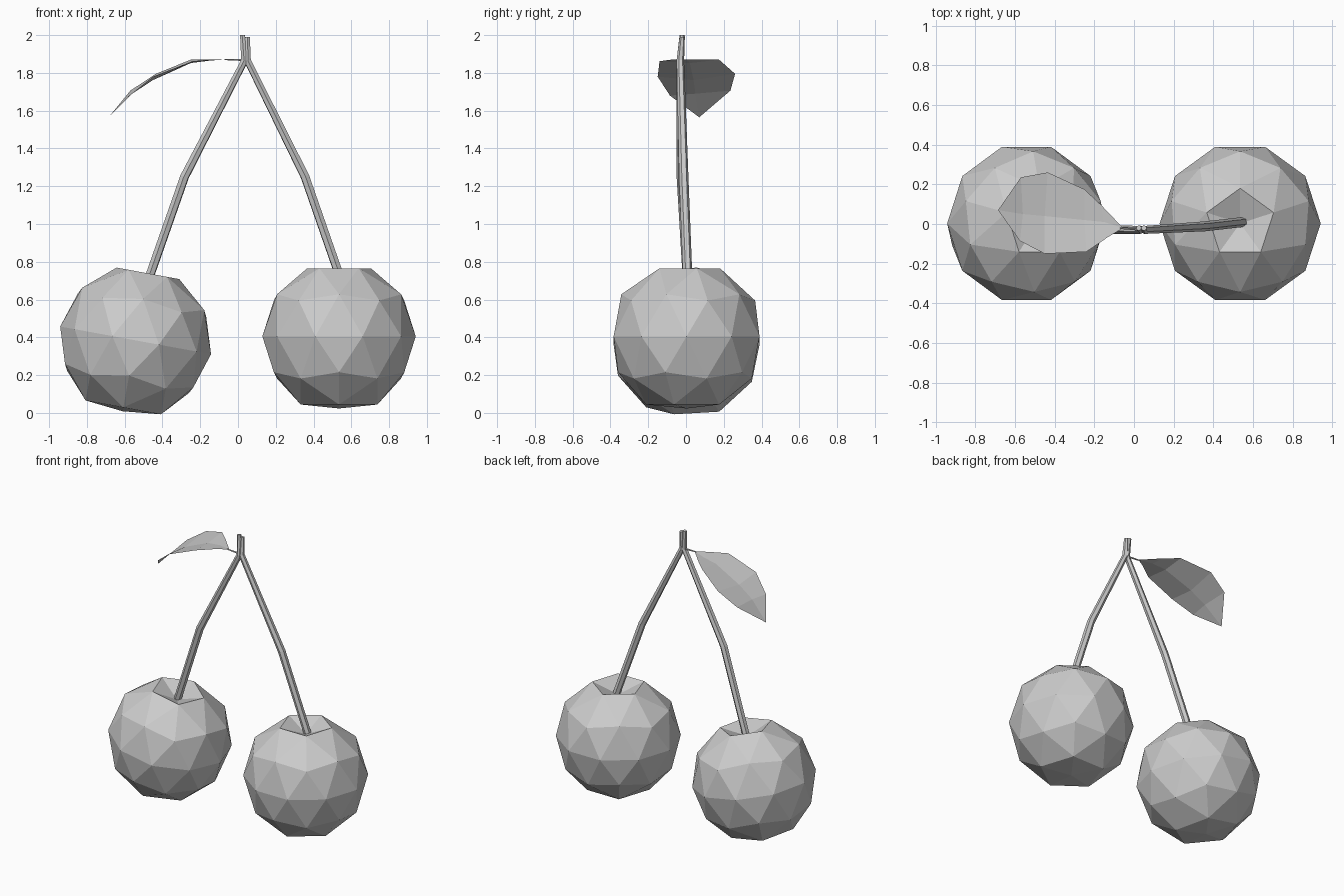
import bpy
import bmesh
import math
from mathutils import Matrix, Vector

default_cube = bpy.data.objects.get("Cube")
if default_cube:
    bpy.data.objects.remove(default_cube, do_unlink=True)

# One plain grey for every part
grey = bpy.data.materials.new("plain grey")
grey.use_nodes = True
colour = (0.6, 0.6, 0.6, 1)
grey.diffuse_color = colour
grey.node_tree.nodes["Principled BSDF"].inputs["Base Color"].default_value = colour


def add_object(name, data):
    data.materials.append(grey)
    obj = bpy.data.objects.new(name, data)
    bpy.context.scene.collection.objects.link(obj)
    return obj


def add_bmesh(name, bm):
    mesh = bpy.data.meshes.new(name)
    bmesh.ops.recalc_face_normals(bm, faces=bm.faces)
    bm.to_mesh(mesh)
    bm.free()
    return add_object(name, mesh)


# Faceted fruit: slightly tall icosphere with a sunken top
def fruit(name, centre, tilt):
    bm = bmesh.new()
    bmesh.ops.create_icosphere(bm, subdivisions=2, radius=1)
    bmesh.ops.rotate(bm, verts=bm.verts, matrix=Matrix.Rotation(math.pi / 2, 3, "Z"))
    for vert in bm.verts:
        if vert.co.z > 0.95:        # dimple around the stem
            vert.co.z = 0.69
        elif vert.co.z > 0.8:       # tightened rim of the dimple
            vert.co.x *= 0.83
            vert.co.y *= 0.83
        elif vert.co.z < -0.95:     # flattened underside
            vert.co.z = -0.9
    bmesh.ops.scale(bm, verts=bm.verts, vec=(0.406, 0.406, 0.424))
    obj = add_bmesh(name, bm)
    obj.location = centre
    obj.rotation_euler.y = math.radians(tilt)


fruit("left_fruit", (0.535, 0.003, 0.405), 0)
fruit("right_fruit", (-0.542, 0.003, 0.384), 10.4)


# Six-sided stem, thicker toward the fruit
def stem(name, points, radii):
    curve = bpy.data.curves.new(name, "CURVE")
    curve.dimensions = "3D"
    curve.bevel_depth = 1
    curve.bevel_resolution = 1
    curve.use_fill_caps = True
    spline = curve.splines.new("POLY")
    spline.points.add(len(points) - 1)
    for point, position, radius in zip(spline.points, points, radii):
        point.co = (*position, 1)
        point.radius = radius
    spline.use_smooth = False
    add_object(name, curve)


stem_radii = (0.025, 0.025, 0.02, 0.014)
stem("left_stem", [(0.55, 0.01, 0.69), (0.355, -0.012, 1.25),
                   (0.05, -0.03, 1.865), (0.05, -0.02, 1.99)], stem_radii)
stem("right_stem", [(-0.49, 0.01, 0.66), (-0.283, -0.025, 1.25),
                    (0.035, -0.03, 1.865), (0.024, -0.02, 2.0)], stem_radii)
stem("leaf_stalk", [(0.035, -0.028, 1.868), (-0.07, -0.021, 1.871)], (0.006, 0.004))

# Drooping leaf: rows of front edge, midrib, back edge
leaf_rows = [
    [(-0.13, -0.065, 1.872), (-0.15, 0.01, 1.865), (-0.165, 0.095, 1.872)],
    [(-0.24, -0.14, 1.862), (-0.25, 0.02, 1.852), (-0.25, 0.175, 1.87)],
    [(-0.45, -0.15, 1.78), (-0.45, 0.04, 1.762), (-0.435, 0.26, 1.795)],
    [(-0.575, -0.085, 1.68), (-0.56, 0.05, 1.69), (-0.57, 0.235, 1.706)],
]
bm = bmesh.new()
base = bm.verts.new((-0.055, -0.02, 1.872))
tip = bm.verts.new((-0.685, 0.07, 1.565))
rows = [[bm.verts.new(Vector(co)) for co in row] for row in leaf_rows]
for side in range(2):
    bm.faces.new((base, rows[0][side], rows[0][side + 1]))
    bm.faces.new((tip, rows[-1][side + 1], rows[-1][side]))
    for near, far in zip(rows, rows[1:]):
        bm.faces.new((near[side], far[side], far[side + 1], near[side + 1]))
leaf = add_bmesh("leaf", bm)

# Keep the sheet's upper side facing up
if sum(face.normal.z for face in leaf.data.polygons) < 0:
    leaf.data.flip_normals()
